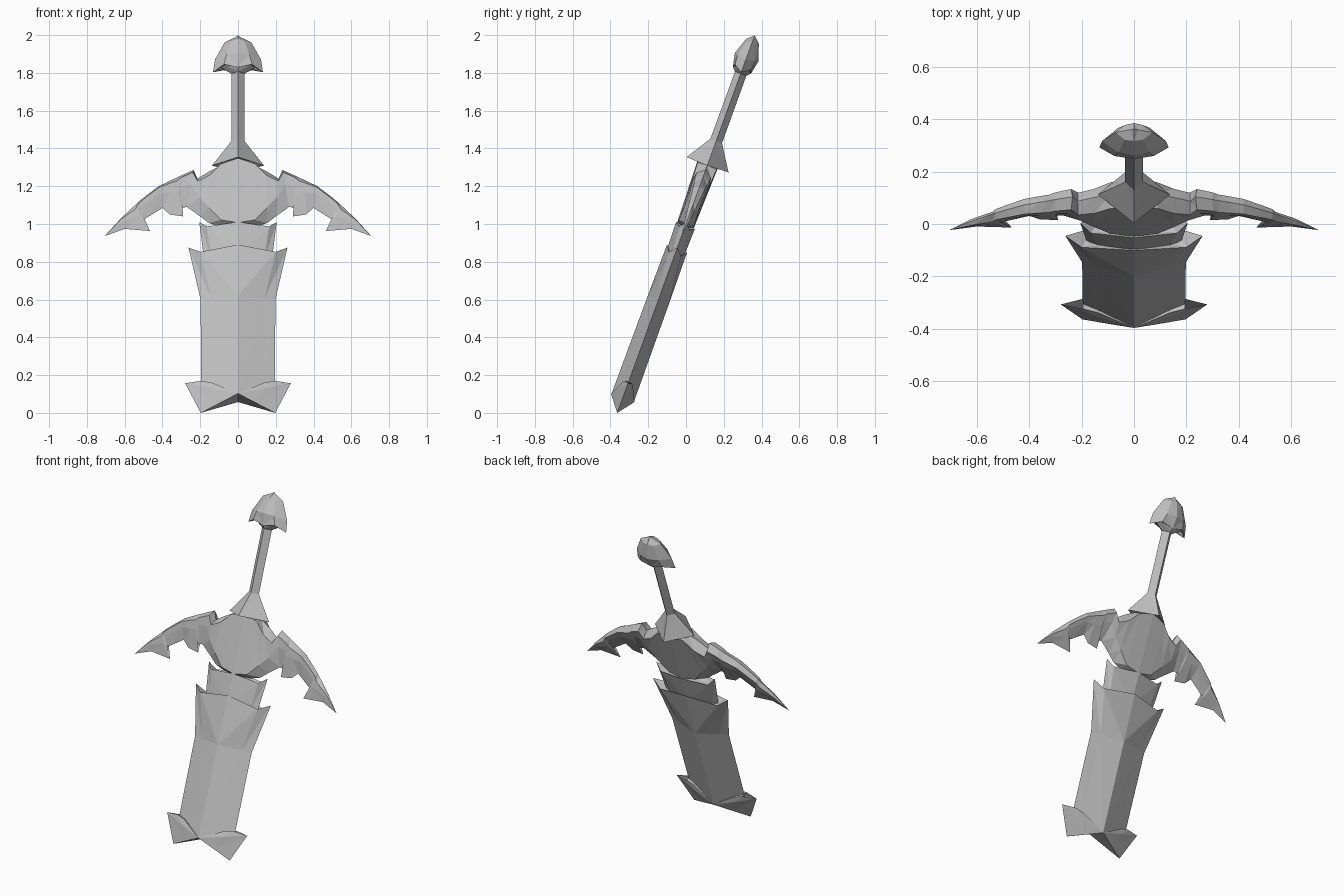
import bpy, bmesh, math

TILT = math.radians(-20)
steel = bpy.data.materials.new("plain_grey")
steel.diffuse_color = (0.52, 0.52, 0.52, 1)


def shell(name, rows):
    """Skin a grid of (x, depth, length) points, mirrored in x and in depth."""
    bm = bmesh.new()
    for sx in (1, -1):
        for sy in (1, -1):
            grid = [[bm.verts.new((p[0] * sx, p[1] * sy, p[2])) for p in r] for r in rows]
            for a, b in zip(grid, grid[1:]):
                for i in range(len(a) - 1):
                    bm.faces.new((a[i], a[i + 1], b[i + 1]))
                    bm.faces.new((a[i], b[i + 1], b[i]))
    bmesh.ops.remove_doubles(bm, verts=bm.verts, dist=0.0005)
    bmesh.ops.dissolve_degenerate(bm, edges=bm.edges, dist=0.0003)
    bmesh.ops.recalc_face_normals(bm, faces=bm.faces)
    me = bpy.data.meshes.new(name)
    bm.to_mesh(me)
    bm.free()
    me.materials.append(steel)
    ob = bpy.data.objects.new(name, me)
    ob.location = (0, -0.335, 0.08)
    ob.rotation_euler = (TILT, 0, 0)
    bpy.context.collection.objects.link(ob)
    return ob


def along(z):
    """Height of a point on the tilted mid-plane -> length along the sword."""
    return (z - 0.08) / math.cos(TILT)


# Scabbard: diamond section that flares into a notched, lipped mouth
shell("scabbard", [
    [(0, 0, 0), (.14, 0, 0), (.195, 0, 0)],
    [(0, -.063, 0), (.14, -.0178, 0), (.195, 0, 0)],
    [(0, -.06, .553), (.14, -.0176, .553), (.198, 0, .553)],
    [(0, -.057, .842), (.2, -.033, .81), (.262, 0, .846)],
    [(0, -.046, .83), (.165, -.02, .8), (.185, 0, .8)],
    [(0, 0, .82), (.165, 0, .79), (.185, 0, .8)],
])

# Throat: smaller collar rising out of the scabbard mouth
shell("scabbard_throat", [
    [(0, 0, .78), (.14, 0, .78), (.18, 0, .78)],
    [(0, -.048, .78), (.14, -.018, .78), (.18, 0, .78)],
    [(0, -.053, .972), (.165, -.028, .955), (.205, 0, .99)],
    [(0, -.04, .965), (.13, -.02, .945), (.15, 0, .945)],
    [(0, 0, .955), (.13, 0, .94), (.15, 0, .945)],
])

# Chape: two swept points at the scabbard foot, fanned from the ridge
c, low, side = (0, -.066, 0), (.197, 0, -.085), (.28, 0, .082)
shell("chape", [
    [(0, 0, 0), (.1, 0, -.043), low],
    [c, (.1, -.033, -.043), low],
    [c, (.14, -.036, .041), side],
    [c, (.14, -.03, .075), (.195, -.02, .088)],
    [(0, 0, 0), (.14, 0, .07), (.195, 0, .088)],
])

# Crossguard: centre block running out to barbed wings
# upper edge x, z / lower edge x, z / half depth / lower ridge position
stations = [
    (0, 1.34, 0, .98, .058, .97),
    (.09, 1.31, .09, .985, .053, .93),
    (.15, 1.28, .155, 1.005, .05, .75),
    (.215, 1.24, .2, 1.04, .045, .55),
    (.235, 1.286, .27, 1.09, .042, .45),
    (.30, 1.257, .31, 1.085, .038, .4),
    (.33, 1.243, .29, 1.04, .036, .4),
    (.36, 1.229, .36, 1.05, .034, .4),
    (.42, 1.20, .40, 1.085, .031, .4),
    (.48, 1.155, .48, 1.035, .026, .4),
    (.53, 1.115, .505, 1.02, .022, .4),
    (.556, 1.09, .466, .963, .02, .4),
    (.62, 1.03, .60, .974, .013, .4),
    (.706, .936, .706, .936, 0, .4),
]
rows = []
for xt, zt, xl, zl, h, f in stations:
    mix = lambda k: (xt + (xl - xt) * k, along(zt + (zl - zt) * k))
    (xu, su), (xm, sm) = mix(.14 if xt > .12 else .03), mix(f)
    rows.append([(xt, 0, along(zt)), (xu, -h, su), (xm, -h * .8, sm), (xl, 0, along(zl))])
shell("crossguard_wings", rows)

# Grip: diamond rod with a pyramid collar at its base
shell("grip_and_collar", [
    [(0, 0, 1.34), (.06, 0, 1.34)],
    [(0, -.04, 1.338), (.06, 0, 1.338)],
    [(0, -.118, 1.313), (.138, 0, 1.308)],
    [(0, -.033, 1.447), (.034, 0, 1.447)],
    [(0, -.032, 1.84), (.034, 0, 1.84)],
    [(0, 0, 1.84), (.034, 0, 1.84)],
])

# Pommel: faceted bulb with two drooping side points
shell("pommel", [
    [(0, 0, 1.826), (.02, 0, 1.826), (.035, 0, 1.826)],
    [(0, -.033, 1.826), (.02, -.015, 1.826), (.035, 0, 1.826)],
    [(0, -.05, 1.845), (.07, -.03, 1.865), (.1, 0, 1.866)],
    [(0, -.052, 1.848), (.075, -.045, 1.862), (.132, 0, 1.834)],
    [(0, -.066, 1.918), (.06, -.05, 1.915), (.122, 0, 1.905)],
    [(0, -.036, 2.008), (.035, -.03, 2.0), (.07, 0, 2.003)],
    [(0, 0, 2.042), (.015, 0, 2.03), (.03, 0, 2.024)],
])
